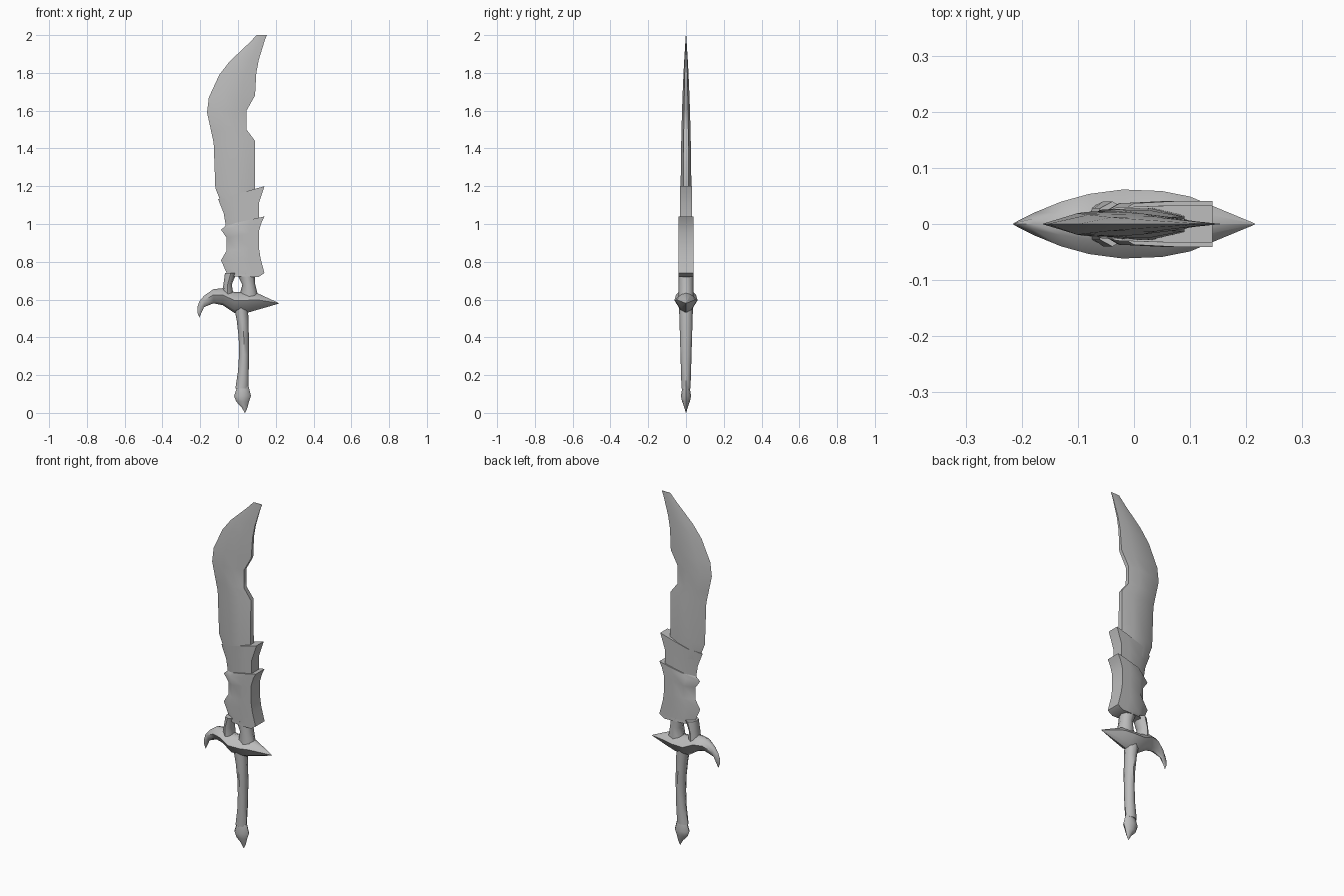
import bpy, bmesh
from math import cos, sin, tau, radians

default_cube = bpy.data.objects.get("Cube")
if default_cube:
    bpy.data.objects.remove(default_cube)

grey = (0.5, 0.5, 0.5, 1)
steel = bpy.data.materials.new("grey steel")
steel.use_nodes = True
steel.diffuse_color = grey
steel.node_tree.nodes["Principled BSDF"].inputs["Base Color"].default_value = grey


def loft(name, rings):
    """Skin a closed solid through rings of equal point count."""
    bm = bmesh.new()
    loops = [[bm.verts.new(point) for point in ring] for ring in rings]
    for upper, lower in zip(loops, loops[1:]):
        for i in range(len(upper)):
            bm.faces.new((upper[i - 1], upper[i], lower[i], lower[i - 1]))
    bm.faces.new(loops[0])
    bm.faces.new(loops[-1])
    bmesh.ops.recalc_face_normals(bm, faces=bm.faces)
    mesh = bpy.data.meshes.new(name)
    bm.to_mesh(mesh)
    bm.free()
    mesh.materials.append(steel)
    part = bpy.data.objects.new(name, mesh)
    bpy.context.collection.objects.link(part)
    bpy.ops.object.select_all(action='DESELECT')
    part.select_set(True)
    bpy.context.view_layer.objects.active = part
    bpy.ops.object.shade_smooth_by_angle(angle=radians(50))


def blade_ring(left, left_z, right, right_z, depth, spine):
    """Sharp cutting edge on the left, flat spine on the right."""
    front = [(0.3, -depth * 0.9), (0.7, -depth), (1, -depth * spine)]
    back = [(along, -y) for along, y in reversed(front)]
    return [(left + (right - left) * along, y, left_z + (right_z - left_z) * along)
            for along, y in [(0, 0)] + front + back]


def oval_ring(centre, radius, z, depth, sides=8):
    angles = [tau * i / sides for i in range(sides)]
    return [(centre + radius * cos(a), depth * sin(a), z) for a in angles]


def cutting_edge(z):
    """Curved belly above, nearly straight run below, tucked into the collar."""
    if z > 1.6:
        return -0.165 + 1.65 * (z - 1.6) ** 2
    return -0.12 - 0.22 * max(0, z - 1.4) + 0.4 * max(0, 1.2 - z)


def back_edge(z):
    """Flared tip and a shallow notch in an otherwise straight back."""
    if z > 1.65:
        return 0.09 + 0.7 * max(0, z - 1.7) ** 2
    return 0.045 if 1.5 <= z <= 1.6 else 0.09


def blade_depth(z):
    return 0.001 + 0.03 * (1 - (z / 2) ** 5)


# Blade
loft("blade", [blade_ring(cutting_edge(z), z - 0.01 * (z < 2), back_edge(z), z,
                          blade_depth(z), 0.5)
               for z in (2, 1.97, 1.87, 1.8, 1.68, 1.6, 1.5, 1.44, 1.2, 1.1)])


def collar(name, depth, rows):
    """Sleeve whose rows give a height and how far each edge juts out."""
    rings = []
    for z, left_spike, right_spike in rows:
        lean = 0.15 * (z - 0.74)
        rings.append(blade_ring(-0.06 - 0.03 * left_spike, z - lean,
                                0.11 + 0.03 * right_spike, z, depth, 1))
    loft(name, rings)


# Overlapping collars with pointed spikes on both edges
collar("upper_collar", 0.033, [(1.2, 1.5, 1), (1.11, 0.5, 0), (1, 0, 0)])
collar("lower_collar", 0.041, [(1.04, 0, 1), (1.01, 1, 0.5), (0.96, 0, 0), (0.88, 0, 0),
                               (0.82, 1, 0.3), (0.74, 0, 1), (0.72, 0, 0)])

# Two struts leaving a gap above the guard
for name, centre, radius in (("left_strut", 0.057, 0.034), ("right_strut", -0.055, 0.022)):
    loft(name, [oval_ring(centre * shift, radius * swell, z, 0.04)
                for z, shift, swell in ((0.74, 0.7, 1.4), (0.68, 1, 1), (0.6, 1, 1.6))])


def guard_ring(x, top, bottom):
    """Faceted section that thins towards both ends."""
    depth = 0.062 * (1 - (x / 0.217) ** 2)
    front = [(0.1, -depth / 2), (0.4, -depth), (0.85, -depth / 2)]
    back = [(down, -y) for down, y in reversed(front)]
    return [(x, y, top + (bottom - top) * down)
            for down, y in [(0, 0)] + front + [(1, 0)] + back]


# Guard: hooked on one end, pointed on the other
loft("guard", [guard_ring(*row) for row in (
    (-0.215, 0.56, 0.53), (-0.205, 0.59, 0.505), (-0.18, 0.62, 0.56),
    (-0.13, 0.655, 0.58), (-0.08, 0.66, 0.57), (-0.02, 0.64, 0.53),
    (0.05, 0.64, 0.53), (0.1, 0.635, 0.545), (0.215, 0.582, 0.578))])


def grip_ring(z):
    """Slightly bowed handle, narrowest at the middle."""
    bow = (z - 0.33) ** 2
    return oval_ring(0.032 - 0.3 * bow, 0.026 + 0.2 * bow, z, 0.02 + 0.03 * z)


# Grip
loft("grip", [grip_ring(0.58 - 0.09 * i) for i in range(6)])

# Pommel ending in a small claw
loft("pommel", [oval_ring(centre, radius, z, radius * 0.6) for z, centre, radius in (
    (0.14, 0.026, 0.03), (0.09, 0.024, 0.045), (0.06, 0.024, 0.034),
    (0.03, 0.035, 0.016), (0, 0.037, 0.001))])
